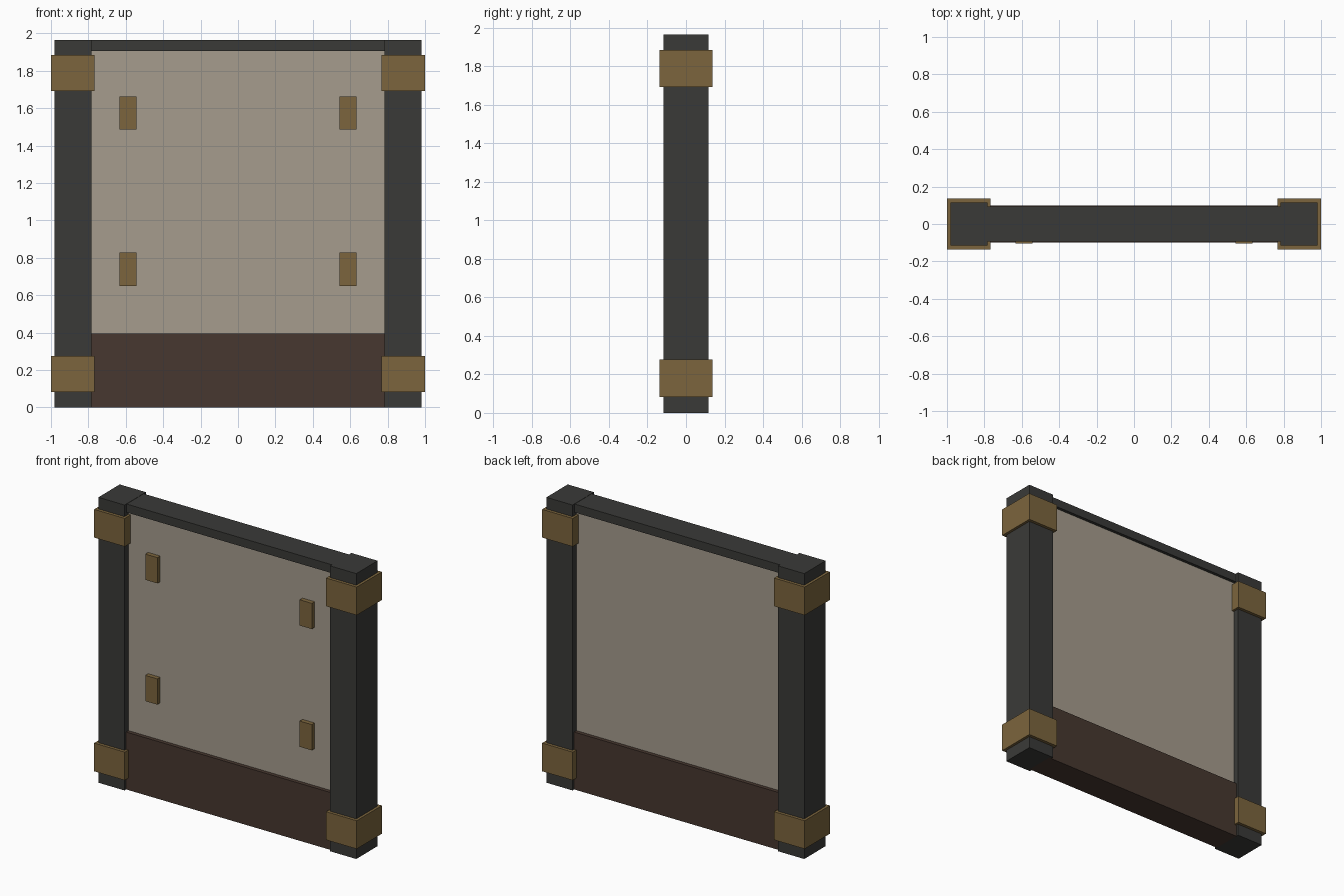
import bpy

if "Cube" in bpy.data.objects:
    bpy.data.objects.remove(bpy.data.objects["Cube"])


def material(name, rgb):
    m = bpy.data.materials.new(name)
    m.diffuse_color = (*rgb, 1)
    m.use_nodes = True
    m.node_tree.nodes["Principled BSDF"].inputs["Base Color"].default_value = m.diffuse_color
    return m


IRON = material("dark_iron", (0.042, 0.042, 0.039))
PLASTER = material("pale_panel", (0.38, 0.335, 0.27))
WOOD = material("dark_wood", (0.063, 0.039, 0.029))
BRASS = material("aged_brass", (0.2, 0.13, 0.047))


def box(name, x, y, z, mat):
    """Box from (min, max) extents on each axis."""
    centre = [(a + b) / 2 for a, b in (x, y, z)]
    bpy.ops.mesh.primitive_cube_add(size=1, location=centre)
    ob = bpy.context.object
    ob.name = name
    ob.scale = [b - a for a, b in (x, y, z)]
    bpy.ops.object.transform_apply(location=False, rotation=False, scale=True)
    ob.data.materials.append(mat)
    return ob


def span(side, inner, outer):
    return tuple(sorted((side * inner, side * outer)))


# Wall infill between the posts
box("wall_panel", (-0.80, 0.80), (-0.072, 0.072), (0.38, 1.92), PLASTER)
box("base_board", (-0.80, 0.80), (-0.098, 0.098), (0, 0.395), WOOD)
box("top_rail", (-0.80, 0.80), (-0.093, 0.093), (1.905, 1.963), IRON)

for side, label in ((-1, "left"), (1, "right")):
    # End posts
    box(f"post_{label}", span(side, 0.783, 0.982), (-0.116, 0.116), (0, 1.965), IRON)
    # Brass bands wrapping each post
    for level, z in (("lower", (0.082, 0.276)), ("upper", (1.691, 1.885))):
        box(f"band_{label}_{level}", span(side, 0.767, 1.0), (-0.137, 0.137), z, BRASS)
    # Small mounting tabs on the front face
    for level, z in (("lower", (0.65, 0.827)), ("upper", (1.485, 1.662))):
        box(f"tab_{label}_{level}", span(side, 0.542, 0.634), (-0.103, -0.06), z, BRASS)
